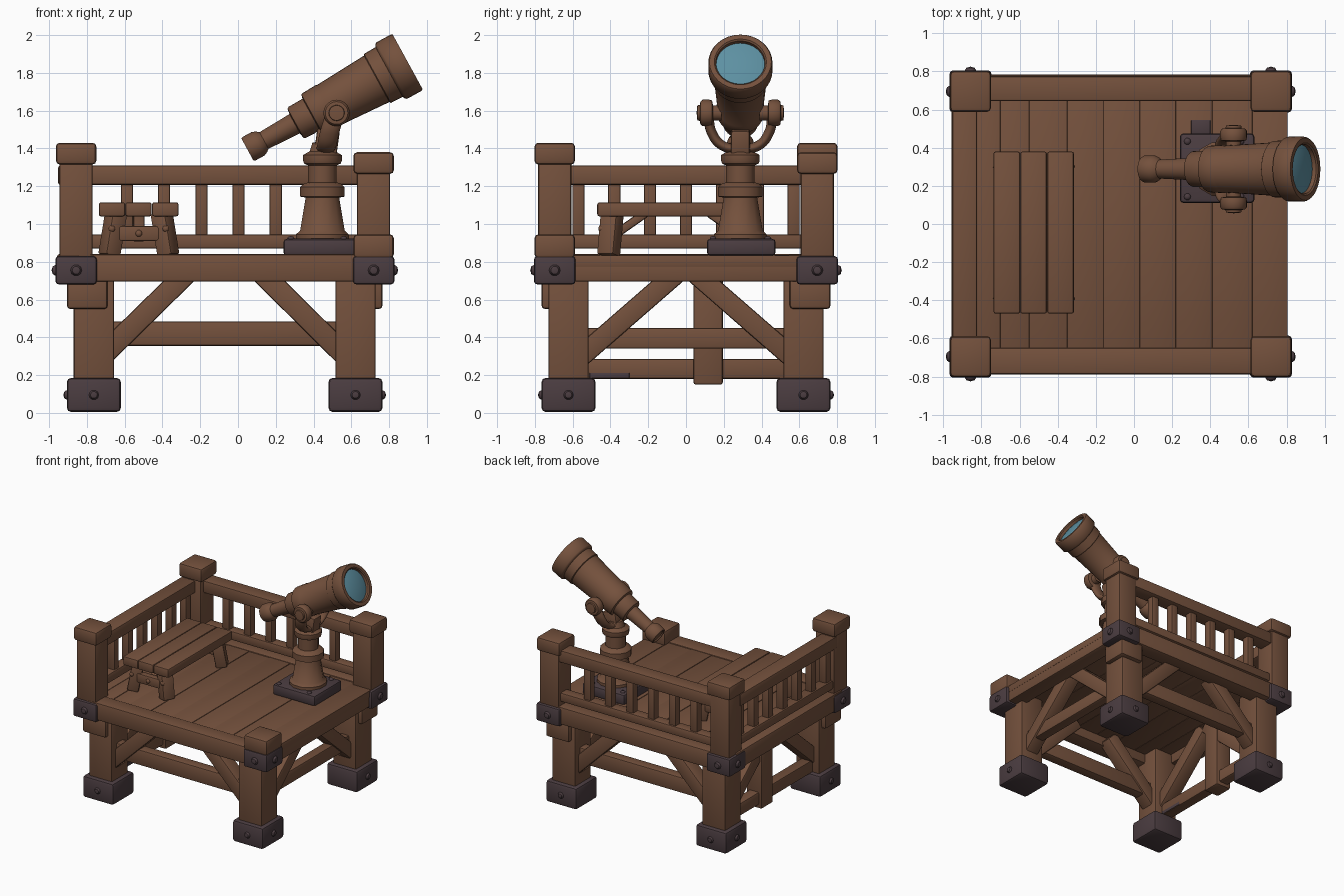
import bpy, bmesh, math
from mathutils import Vector, Matrix

cube = bpy.data.objects.get("Cube")
if cube:
    bpy.data.objects.remove(cube, do_unlink=True)


def material(name, rgb):
    m = bpy.data.materials.new(name)
    m.use_nodes = True
    m.diffuse_color = (*rgb, 1)
    m.node_tree.nodes["Principled BSDF"].inputs["Base Color"].default_value = (*rgb, 1)
    return m


WOOD = material("brown_wood", (0.175, 0.082, 0.046))
METAL = material("dark_iron", (0.07, 0.046, 0.052))
GLASS = material("blue_glass", (0.11, 0.28, 0.36))


def finish(bm, name, mat, angle=40):
    bmesh.ops.recalc_face_normals(bm, faces=bm.faces)
    me = bpy.data.meshes.new(name)
    bm.to_mesh(me)
    bm.free()
    me.materials.append(mat)
    ob = bpy.data.objects.new(name, me)
    bpy.context.collection.objects.link(ob)
    bpy.ops.object.select_all(action='DESELECT')
    ob.select_set(True)
    bpy.context.view_layer.objects.active = ob
    bpy.ops.object.shade_smooth_by_angle(angle=math.radians(angle))


def block(name, size, matrix, mat=WOOD, bevel=0.012):
    """Box with rounded edges."""
    bm = bmesh.new()
    bmesh.ops.create_cube(bm, size=1)
    bmesh.ops.scale(bm, vec=size, verts=bm.verts)
    bmesh.ops.bevel(bm, geom=bm.edges[:], offset=bevel, segments=2, profile=0.5, affect='EDGES')
    bm.transform(matrix)
    finish(bm, name, mat)


def box(name, xs, ys, zs, mat=WOOD, bevel=0.012):
    lo, hi = Vector((xs[0], ys[0], zs[0])), Vector((xs[1], ys[1], zs[1]))
    block(name, hi - lo, Matrix.Translation((lo + hi) / 2), mat, bevel)


def square(name, x, y, r, zs, mat=WOOD, bevel=0.012):
    box(name, (x - r, x + r), (y - r, y + r), zs, mat, bevel)


def strut(name, a, b, width, depth):
    """Straight beam between two points; depth is its horizontal thickness."""
    a, b = Vector(a), Vector(b)
    axis = (b - a).normalized()
    side = axis.cross(Vector((0, 0, 1))).normalized()
    rot = Matrix((axis, side, axis.cross(side))).transposed().to_4x4()
    block(name, ((b - a).length, depth, width), Matrix.Translation((a + b) / 2) @ rot)


def lathe(name, profile, origin, axis=(0, 0, 1), mat=WOOD, steps=32, spin=0.0):
    """Turn (radius, height) points about an axis."""
    bm = bmesh.new()
    verts = [bm.verts.new((r, 0, h)) for r, h in profile]
    edges = [bm.edges.new(p) for p in zip(verts, verts[1:])]
    bmesh.ops.spin(bm, geom=verts + edges, cent=(0, 0, 0), axis=(0, 0, 1),
                   angle=math.tau, steps=steps, use_merge=True)
    bmesh.ops.remove_doubles(bm, verts=bm.verts, dist=0.0005)
    rot = Vector(axis).to_track_quat('Z', 'Y').to_matrix().to_4x4()
    bm.transform(Matrix.Translation(origin) @ rot @ Matrix.Rotation(spin, 4, 'Z'))
    finish(bm, name, mat)


def stud(name, at, axis, r=0.03, mat=METAL):
    lathe(name, [(r, -0.01), (r, 0.004), (r * 0.7, r * 0.6), (0, r * 0.8)], at, axis, mat, 10)


LEG_X, LEG_Y = {-1: -0.763, 1: 0.622}, 0.622
POST_X, POST_Y = {-1: -0.857, 1: 0.718}, 0.695

# Legs with iron feet and iron corner brackets
for sx in (-1, 1):
    for sy in (-1, 1):
        lx, ly, px, py = LEG_X[sx], sy * LEG_Y, POST_X[sx], sy * POST_Y
        square("leg", lx, ly, 0.107, (0.1, 0.78))
        square("iron_foot", lx, ly, 0.143, (0.005, 0.185), METAL, 0.022)
        square("corner_bracket", px, py, 0.11, (0.68, 0.83), METAL, 0.018)
        for ax in ((sx, 0, 0), (0, sy, 0)):
            d = Vector(ax)
            stud("foot_stud", Vector((lx, ly, 0.095)) + d * 0.141, ax, 0.026)
            stud("bracket_stud", Vector((px, py, 0.755)) + d * 0.106, ax)
        if sx == sy:
            square("leg_head", lx + sx * 0.035, ly + sy * 0.035, 0.108, (0.55, 0.72), bevel=0.018)

# Corner posts and caps; the front left corner has only a low cap
for sx, sy, top in ((-1, -1, 1.43), (-1, 1, 1.43), (1, 1, 1.38)):
    square("rail_post", POST_X[sx], sy * POST_Y, 0.088, (0.8, top - 0.05))
    square("post_cap", POST_X[sx], sy * POST_Y, 0.107, (top - 0.115, top), bevel=0.02)
square("low_corner_cap", POST_X[1], -POST_Y, 0.107, (0.82, 0.945), bevel=0.02)

# Deck rim and close-set planks, which cover the open left side
for y in (-0.718, 0.713):
    box("rim_beam", (-0.85, 0.7), (y - 0.07, y + 0.07), (0.695, 0.84))
box("rim_beam", (-0.958, -0.818), (-0.7, 0.7), (0.695, 0.84))
box("rim_beam", (0.67, 0.803), (-0.7, 0.7), (0.695, 0.822))
edges_x = [-0.83, -0.70, -0.55, -0.35, -0.16, 0.03, 0.22, 0.41, 0.62, 0.805]
for i, (a, b) in enumerate(zip(edges_x, edges_x[1:])):
    box("deck_plank", (a, b), (-0.66, 0.66), (0.775, 0.834 - 0.003 * (i % 2)), bevel=0.004)

# Back and right-hand railings
for lo, hi, half in ((1.207, 1.31, 0.065), (0.87, 0.945, 0.045)):
    box("back_rail", (-0.8, 0.66), (0.71 - half, 0.71 + half), (lo, hi))
    box("side_rail", (-0.887 - half, -0.887 + half), (-0.64, 0.64), (lo, hi))
for i in range(6):
    square("back_baluster", -0.588 + i * 0.197, 0.71, 0.032, (0.92, 1.23), bevel=0.008)
for i in range(7):
    square("side_baluster", -0.887, -0.57 + i * 0.19, 0.032, (0.92, 1.23), bevel=0.008)

# Under-deck cross beams and diagonal braces
for sy in (-1, 1):
    y = sy * LEG_Y
    box("cross_beam", (-0.7, 0.55), (y - 0.045, y + 0.045), (0.355, 0.485))
    for sx in (-1, 1):
        x0, x1 = (-0.72, -0.25) if sx < 0 else (0.57, 0.105)
        strut("long_brace", (x0, y, 0.3), (x1, y, 0.76), 0.115, 0.12)
        x = LEG_X[sx]
        strut("short_brace", (x, sy * 0.6, 0.26), (x, sy * 0.02, 0.765), 0.11, 0.12)
box("cross_beam", (0.58, 0.665), (-0.55, 0.55), (0.34, 0.45))
box("low_beam", (-0.81, -0.72), (-0.55, 0.55), (0.18, 0.285))
box("middle_post", (-0.835, -0.695), (0.04, 0.195), (0.15, 0.74))

# Bench
for x in (-0.667, -0.527, -0.385):
    box("bench_plank", (x - 0.07, x + 0.07), (-0.47, 0.38), (1.04, 1.115))
for sy in (-1, 1):
    end = -0.045 + sy * 0.365
    for sx in (-1, 1):
        top = Vector((-0.525 + sx * 0.12, end - sy * 0.02, 1.06))
        foot = Vector((-0.525 + sx * 0.157, end, 0.833))
        strut("bench_leg", foot, top, 0.09, 0.1)
        stud("bench_stud", (-0.525 + sx * 0.143, end + sy * 0.04, 0.975), (0, sy, 0), 0.018, WOOD)
    box("bench_stretcher", (-0.65, -0.4), (end - 0.028, end + 0.028), (0.91, 0.99))
    stud("bench_stud", (-0.525, end + sy * 0.028, 0.95), (0, sy, 0), 0.018, WOOD)
    strut("bench_brace", (-0.525, end, 0.92), (-0.525, end - sy * 0.2, 1.06), 0.045, 0.06)

# Telescope pedestal
CX, CY = 0.447, 0.288
box("iron_base", (0.24, 0.632), (0.11, 0.475), (0.832, 0.922), METAL, 0.02)
box("deck_dark_patch", (0.3, 0.4), (0.47, 0.545), (0.83, 0.837), METAL, 0.002)
box("beam_dark_patch", (-0.722, -0.716), (-0.51, -0.3), (0.185, 0.212), METAL, 0.002)
for dx in (-0.15, 0.13):
    for dy in (-0.145, 0.145):
        stud("base_stud", (0.43 + dx, CY + dy, 0.922), (0, 0, 1), 0.018)
lathe("pedestal", [(0, 0.91), (0.145, 0.91), (0.145, 0.945), (0.122, 0.965), (0.092, 1.14),
                   (0.122, 1.145), (0.122, 1.195), (0.1, 1.215), (0.078, 1.22), (0.078, 1.31),
                   (0.1, 1.32), (0.106, 1.335), (0.106, 1.365), (0.07, 1.385), (0.055, 1.43), (0, 1.44)],
      (CX, CY, 0), steps=12, spin=math.pi / 12)

# Fork cradle: a flattened U-shaped bar, widened along x by the object scale
WIDEN = 1.9
cu = bpy.data.curves.new("fork", 'CURVE')
cu.dimensions, cu.bevel_depth, cu.bevel_resolution, cu.use_fill_caps = '3D', 0.027, 3, True
sp = cu.splines.new('BEZIER')
half_path = [(0.465, 0.0, 1.40), (0.47, 0.095, 1.415), (0.485, 0.152, 1.485), (0.515, 0.17, 1.585)]
path = [(x, -o, z) for x, o, z in reversed(half_path)] + half_path[1:]
sp.bezier_points.add(len(path) - 1)
for p, (x, o, z) in zip(sp.bezier_points, path):
    p.co = (x / WIDEN, CY + o, z)
    p.handle_left_type = p.handle_right_type = 'AUTO'
cu.materials.append(WOOD)
fork = bpy.data.objects.new("fork_cradle", cu)
fork.scale.x = WIDEN
bpy.context.collection.objects.link(fork)
strut("fork_stem", (0.46, CY, 1.36), (0.48, CY, 1.5), 0.12, 0.1)
for s in (-1, 1):
    lathe("pivot_knob", [(0.04, 0.1), (0.04, 0.145), (0.066, 0.15), (0.07, 0.165), (0.07, 0.2),
                         (0.06, 0.212), (0.042, 0.214), (0.04, 0.228), (0, 0.232)],
          (0.522, CY, 1.588), (0, s, 0), steps=20)

# Telescope tube and lens
AXIS = Vector((0.877, 0, 0.48))
EYE = Vector((0.05, CY, 1.394))
lathe("telescope_tube",
      [(0, 0.012), (0.05, 0.01), (0.056, 0), (0.066, 0), (0.071, 0.01), (0.071, 0.065), (0.062, 0.085),
       (0.05, 0.1), (0.058, 0.285), (0.088, 0.29), (0.094, 0.3), (0.096, 0.385), (0.118, 0.39),
       (0.122, 0.4), (0.126, 0.48), (0.123, 0.485), (0.14, 0.78), (0.148, 0.785), (0.15, 0.855),
       (0.162, 0.86), (0.17, 0.87), (0.17, 0.957), (0.164, 0.967), (0.138, 0.967), (0.13, 0.96),
       (0.128, 0.93), (0, 0.925)], EYE, AXIS)
lathe("lens", [(0.13, 0.938), (0.09, 0.947), (0.045, 0.952), (0, 0.954)], EYE, AXIS, GLASS)
